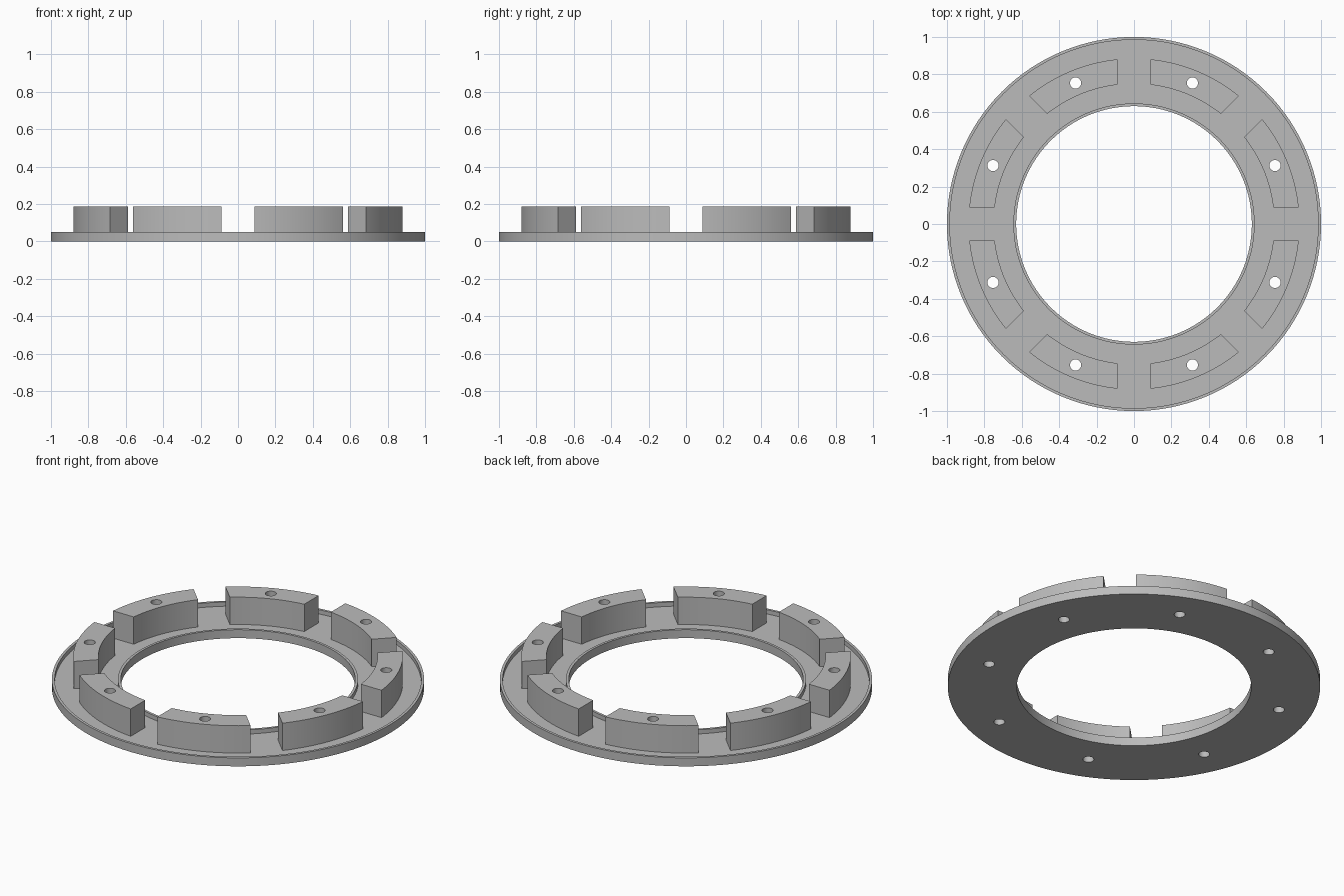
import bpy, bmesh
from math import pi, sin, cos, asin, radians

if "Cube" in bpy.data.objects:
    bpy.data.objects.remove(bpy.data.objects["Cube"], do_unlink=True)

# Sizes
OUTER, INNER = 1.0, 0.63
LIP_OUT, LIP_IN = 0.985, 0.645
RIM_Z, FLOOR_Z, TOP_Z = 0.05, 0.025, 0.187
BLOCK_OUT, BLOCK_IN, HALF_GAP = 0.885, 0.75, 0.087
HOLE_R, HOLE_AT = 0.03, 0.816
COUNT = 8
STEP = 2 * pi / COUNT

grey = bpy.data.materials.new("plain grey")
grey.use_nodes = True
colour = (0.5, 0.5, 0.5, 1)
grey.diffuse_color = colour
grey.node_tree.nodes["Principled BSDF"].inputs["Base Color"].default_value = colour


def finish(name, bm):
    bmesh.ops.recalc_face_normals(bm, faces=bm.faces)
    mesh = bpy.data.meshes.new(name)
    bm.to_mesh(mesh)
    bm.free()
    mesh.materials.append(grey)
    obj = bpy.data.objects.new(name, mesh)
    bpy.context.collection.objects.link(obj)
    return obj


def lathe(name, profile, segments):
    """Turn a closed (radius, height) profile around the z axis."""
    bm = bmesh.new()
    rings = []
    for i in range(segments):
        a = 2 * pi * i / segments
        rings.append([bm.verts.new((r * cos(a), r * sin(a), z)) for r, z in profile])
    n = len(profile)
    for i in range(segments):
        p, q = rings[i], rings[(i + 1) % segments]
        for j in range(n):
            k = (j + 1) % n
            bm.faces.new((p[j], q[j], q[k], p[k]))
    return finish(name, bm)


def arc(radius, middle, segments=16):
    """Arc whose ends lie a fixed distance from the neighbouring spokes."""
    half = STEP / 2 - asin(HALF_GAP / radius)
    angles = [middle - half + 2 * half * i / segments for i in range(segments + 1)]
    return [(radius * cos(a), radius * sin(a)) for a in angles]


def block(name, middle):
    bm = bmesh.new()
    outline = arc(BLOCK_OUT, middle) + arc(BLOCK_IN, middle)[::-1]
    face = bm.faces.new([bm.verts.new((x, y, FLOOR_Z)) for x, y in outline])
    top = bmesh.ops.extrude_face_region(bm, geom=[face], use_keep_orig=True)["geom"]
    verts = [v for v in top if isinstance(v, bmesh.types.BMVert)]
    bmesh.ops.translate(bm, verts=verts, vec=(0, 0, TOP_Z - FLOOR_Z))
    return finish(name, bm)


# Base ring with a raised lip on each edge
parts = [lathe("base_ring", [
    (INNER, 0), (OUTER, 0), (OUTER, RIM_Z), (LIP_OUT, RIM_Z),
    (LIP_OUT, FLOOR_Z), (LIP_IN, FLOOR_Z), (LIP_IN, RIM_Z), (INNER, RIM_Z)], 128)]

# Curved blocks standing on the ring
middles = [STEP * (i + 0.5) for i in range(COUNT)]
for i, middle in enumerate(middles):
    parts.append(block(f"curved_block_{i + 1}", middle))

# Bolt holes through the blocks and the ring
bm = bmesh.new()
for a in middles:
    made = bmesh.ops.create_cone(bm, cap_ends=True, segments=24, radius1=HOLE_R,
                                 radius2=HOLE_R, depth=1)
    bmesh.ops.translate(bm, verts=made["verts"],
                        vec=(HOLE_AT * cos(a), HOLE_AT * sin(a), 0))
cutter = finish("hole_cutter", bm)
cutter.hide_render = True

for obj in parts:
    mod = obj.modifiers.new("bolt_holes", "BOOLEAN")
    mod.operation = "DIFFERENCE"
    mod.solver = "EXACT"
    mod.object = cutter
graph = bpy.context.evaluated_depsgraph_get()
cut_meshes = [bpy.data.meshes.new_from_object(o.evaluated_get(graph)) for o in parts]
for obj, mesh in zip(parts, cut_meshes):
    obj.modifiers.clear()
    obj.data = mesh
bpy.data.objects.remove(cutter, do_unlink=True)

# Smooth curved walls, keep the edges sharp
bpy.ops.object.select_all(action="DESELECT")
for obj in parts:
    obj.select_set(True)
bpy.context.view_layer.objects.active = parts[0]
bpy.ops.object.shade_smooth_by_angle(angle=radians(30))
